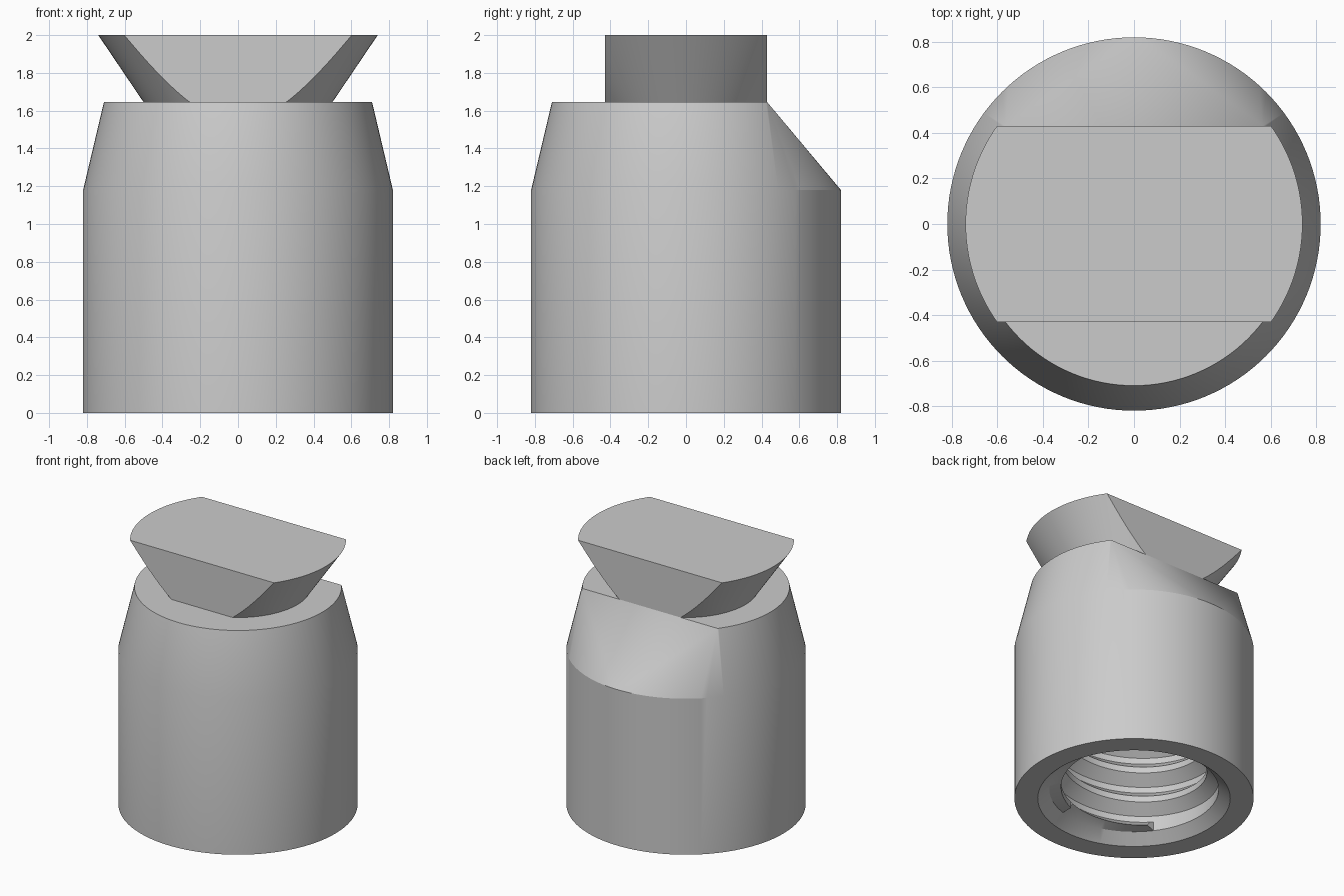
import bpy, bmesh, math
from mathutils import Vector

cube = bpy.data.objects.get("Cube")
if cube:
    bpy.data.objects.remove(cube, do_unlink=True)

SEG = 128
R_BODY, R_TOP, FLAT = 0.82, 0.71, 0.43
Z_SHOULDER, Z_LIP, Z_DECK, Z_TOP = 1.18, 1.57, 1.645, 2.0

grey = bpy.data.materials.new("plain_grey")
grey.use_nodes = True
colour = (0.6, 0.6, 0.6, 1)
grey.diffuse_color = colour
grey.node_tree.nodes["Principled BSDF"].inputs["Base Color"].default_value = colour


def finish(bm, name, angle):
    mesh = bpy.data.meshes.new(name)
    bm.to_mesh(mesh)
    bm.free()
    mesh.materials.append(grey)
    obj = bpy.data.objects.new(name, mesh)
    bpy.context.collection.objects.link(obj)
    bpy.ops.object.select_all(action="DESELECT")
    obj.select_set(True)
    bpy.context.view_layer.objects.active = obj
    bpy.ops.object.shade_smooth_by_angle(angle=math.radians(angle))
    return obj


def cone(r1, r2, z1, z2):
    bm = bmesh.new()
    bmesh.ops.create_cone(bm, cap_ends=True, segments=SEG, radius1=r1, radius2=r2, depth=z2 - z1)
    bmesh.ops.translate(bm, verts=bm.verts, vec=(0, 0, (z1 + z2) / 2))
    return bm


def slice_flat(bm, side):
    """Cut away everything beyond y = side * FLAT and close the cut."""
    cut = bmesh.ops.bisect_plane(bm, geom=bm.verts[:] + bm.edges[:] + bm.faces[:],
                                 plane_co=(0, side * FLAT, 0), plane_no=(0, side, 0),
                                 clear_outer=True)["geom_cut"]
    edges = [e for e in cut if isinstance(e, bmesh.types.BMEdge)]
    bmesh.ops.holes_fill(bm, edges=edges, sides=0)


# Body shell: round base lofted into a disc with one flat at the back
deck = cone(R_TOP, R_TOP, Z_LIP, Z_DECK)
slice_flat(deck, 1)
base = cone(R_BODY, R_BODY, 0, Z_SHOULDER)
body = bmesh.new()
for source in (deck, base):
    for v in source.verts:
        body.verts.new(v.co)
    source.free()
bmesh.ops.convex_hull(body, input=body.verts[:])
bmesh.ops.recalc_face_normals(body, faces=body.faces[:])
bottom = [f for f in body.faces if f.normal.z < -0.9]
bmesh.ops.delete(body, geom=bottom, context="FACES")
bmesh.ops.dissolve_limit(body, angle_limit=0.002, verts=body.verts[:], edges=body.edges[:])
finish(body, "body_shell", 14)

# Dovetail head: flared cone with flats at front and back
head = cone(0.5, 0.74, Z_DECK, Z_TOP)
for side in (1, -1):
    slice_flat(head, side)
bmesh.ops.recalc_face_normals(head, faces=head.faces[:])
finish(head, "dovetail_head", 30)

# Threaded socket: bottom rim, chamfer, helical thread and blind end in one sheet
ROOT, CREST, PITCH, LOW, HIGH = 0.58, 0.5, 0.23, 0.07, 1.05
THREAD = [(ROOT, 0.0), (ROOT, 0.2), (CREST, 0.5), (CREST, 0.7)]
TURNS = int(HIGH / PITCH) + 2


def socket_profile(turn):
    rows = [(R_BODY, 0), (0.66, 0), (ROOT, LOW)]
    for k in range(-1, TURNS):
        for r, offset in THREAD:
            z = PITCH * (k + offset + turn)
            rows.append((r, z) if LOW < z < HIGH else (ROOT, min(max(z, LOW), HIGH)))
    return rows + [(ROOT, HIGH), (0, HIGH)]


socket = bmesh.new()
columns = []
for i in range(SEG + 1):
    a = math.tau * i / SEG
    columns.append([socket.verts.new(Vector((r * math.cos(a), r * math.sin(a), z)))
                    for r, z in socket_profile(i / SEG)])
for left, right in zip(columns, columns[1:]):
    for j in range(len(left) - 1):
        socket.faces.new((left[j], left[j + 1], right[j + 1], right[j]))
bmesh.ops.remove_doubles(socket, verts=socket.verts[:], dist=0.0002)
bmesh.ops.dissolve_degenerate(socket, edges=socket.edges[:], dist=0.0002)
finish(socket, "threaded_socket", 25)
